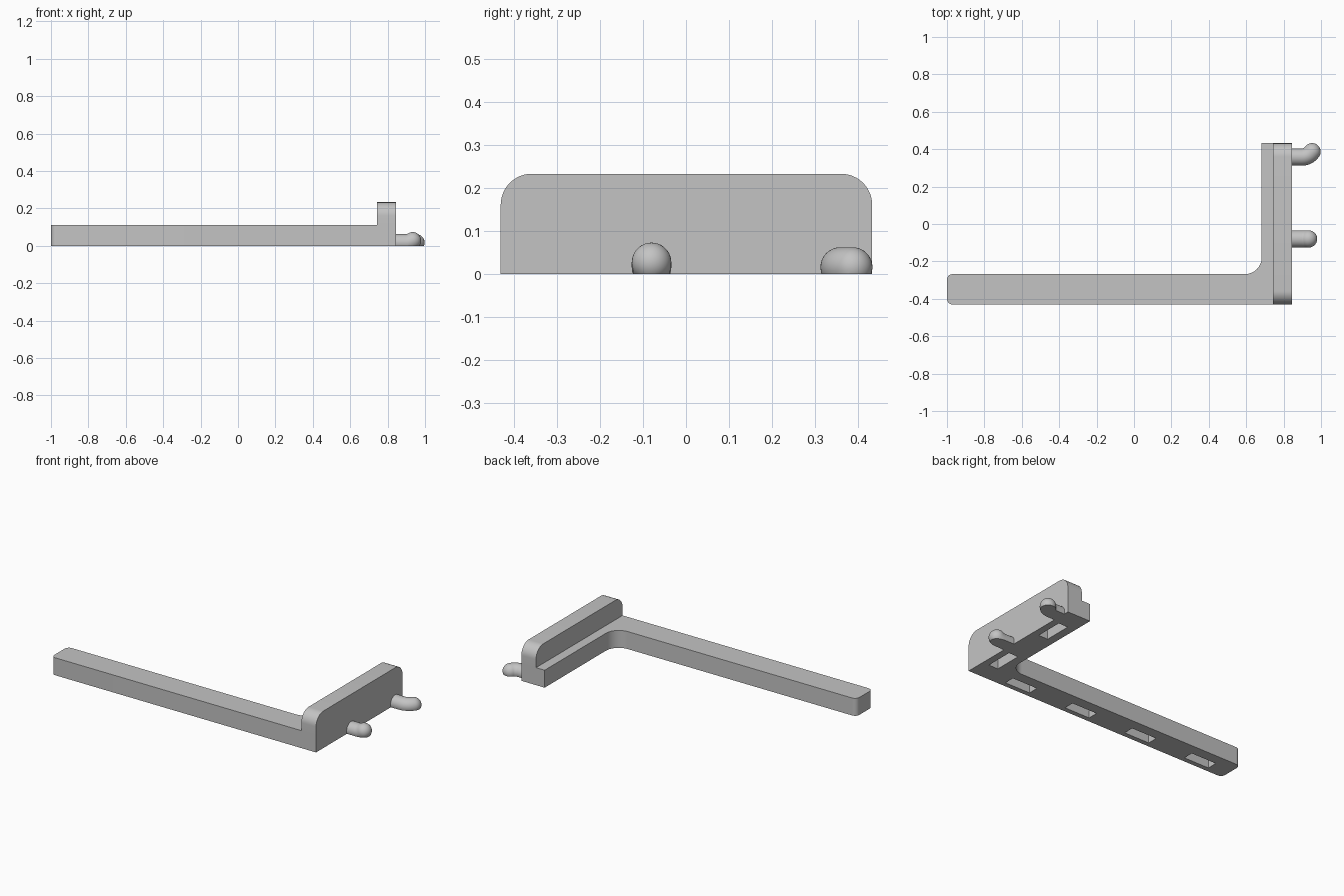
import bpy, bmesh
from math import sin, cos, pi, radians
from mathutils import Vector

if "Cube" in bpy.data.objects:
    bpy.data.objects.remove(bpy.data.objects["Cube"])

grey = bpy.data.materials.new("plain_grey")
grey.use_nodes = True
grey.diffuse_color = (0.55, 0.55, 0.55, 1)
grey.node_tree.nodes["Principled BSDF"].inputs["Base Color"].default_value = grey.diffuse_color


def finish(bm, name):
    bmesh.ops.recalc_face_normals(bm, faces=bm.faces)
    mesh = bpy.data.meshes.new(name)
    bm.to_mesh(mesh)
    bm.free()
    mesh.materials.append(grey)
    obj = bpy.data.objects.new(name, mesh)
    bpy.context.collection.objects.link(obj)
    return obj


def activate(obj):
    bpy.ops.object.select_all(action='DESELECT')
    obj.select_set(True)
    bpy.context.view_layer.objects.active = obj


def rounded(corners):
    """Outline from (u, v, radius) corners; rounded corners are right angles."""
    pts = []
    for i, (u, v, r) in enumerate(corners):
        p = Vector((u, v))
        if r == 0:
            pts.append(p)
            continue
        a = (Vector(corners[i - 1][:2]) - p).normalized()
        b = (Vector(corners[(i + 1) % len(corners)][:2]) - p).normalized()
        centre = p + (a + b) * r
        for k in range(13):
            t = pi / 2 * k / 12
            pts.append(centre - b * r * cos(t) - a * r * sin(t))
    return pts


def prism(name, outline, place, offset):
    bm = bmesh.new()
    face = bm.faces.new([bm.verts.new(place(p)) for p in outline])
    ext = bmesh.ops.extrude_face_region(bm, geom=[face])
    bmesh.ops.translate(bm, vec=offset,
                        verts=[v for v in ext["geom"] if isinstance(v, bmesh.types.BMVert)])
    return finish(bm, name)


def combine(target, other, operation):
    mod = target.modifiers.new(operation, 'BOOLEAN')
    mod.operation, mod.object, mod.solver = operation, other, 'EXACT'
    activate(target)
    bpy.ops.object.modifier_apply(modifier=mod.name)
    bpy.data.objects.remove(other)


# L-shaped base with a filleted inner corner and a softened free end
base = prism("bracket_body", rounded([
    (-1, -0.43, 0.03), (0.845, -0.43, 0), (0.845, 0.432, 0),
    (0.683, 0.432, 0), (0.683, -0.268, 0.09), (-1, -0.268, 0.03)]),
    lambda p: (p.x, p.y, 0), (0, 0, 0.11))

# Upright plate with rounded top corners
plate = prism("upright_plate", rounded([
    (-0.43, 0, 0), (0.432, 0, 0), (0.432, 0.233, 0.072), (-0.43, 0.233, 0.072)]),
    lambda p: (0.743, p.x, p.y), (0.102, 0, 0))
combine(base, plate, 'UNION')

# Pockets in the underside: four along the arm, two along the short leg
pockets = [(-0.79 + 0.435 * i, -0.367, 0.175, 0.065) for i in range(4)]
pockets += [(0.768, y, 0.065, 0.175) for y in (-0.22, 0.213)]
for x, y, sx, sy in pockets:
    bm = bmesh.new()
    bmesh.ops.create_cube(bm, size=1)
    bmesh.ops.scale(bm, vec=(sx, sy, 0.14), verts=bm.verts)
    bmesh.ops.translate(bm, vec=(x, y, 0), verts=bm.verts)
    cutter = finish(bm, "pocket_cutter")
    cutter.hide_render = True
    combine(base, cutter, 'DIFFERENCE')


def peg(name, y, bend_dir, angle, r=0.046, bend_r=0.067, z=0.0165, sides=32):
    """Bent round peg with a domed tip and a flat underside."""
    fwd, bend = Vector((1, 0, 0)), Vector(bend_dir)
    side = fwd.cross(bend)
    start = Vector((0.897, y, z))
    rings = [(Vector((0.84, y, z)), 0, r)]
    for k in range(11):
        t = angle * k / 10
        rings.append((start + bend_r * (fwd * sin(t) + bend * (1 - cos(t))), t, r))
    tip, direction = rings[-1][0], fwd * cos(angle) + bend * sin(angle)
    for k in range(1, 10):
        t = pi / 2 * k / 10
        rings.append((tip + direction * r * sin(t), angle, r * cos(t)))
    bm = bmesh.new()
    loops = []
    for c, t, rad in rings:
        across = bend * cos(t) - fwd * sin(t)
        loops.append([bm.verts.new(c + rad * (across * cos(2 * pi * i / sides)
                                              + side * sin(2 * pi * i / sides)))
                      for i in range(sides)])
    for a, b in zip(loops, loops[1:]):
        for i in range(sides):
            j = (i + 1) % sides
            bm.faces.new((a[i], a[j], b[j], b[i]))
    bm.faces.new(loops[0])
    top = bm.verts.new(tip + direction * r)
    for i in range(sides):
        bm.faces.new((loops[-1][i], loops[-1][(i + 1) % sides], top))
    cut = bmesh.ops.bisect_plane(bm, geom=bm.verts[:] + bm.edges[:] + bm.faces[:],
                                 plane_co=(0, 0, 0), plane_no=(0, 0, 1), clear_inner=True)
    bmesh.ops.holes_fill(bm, edges=[e for e in cut["geom_cut"]
                                    if isinstance(e, bmesh.types.BMEdge)], sides=0)
    return finish(bm, name)


# Mounting pegs: one curls upward, one curls toward the back
pegs = [peg("upward_peg", -0.08, (0, 0, 1), radians(33)),
        peg("sideways_peg", 0.358, (0, 1, 0), radians(55))]

for obj in [base] + pegs:
    activate(obj)
    bpy.ops.object.shade_smooth_by_angle(angle=radians(30))
